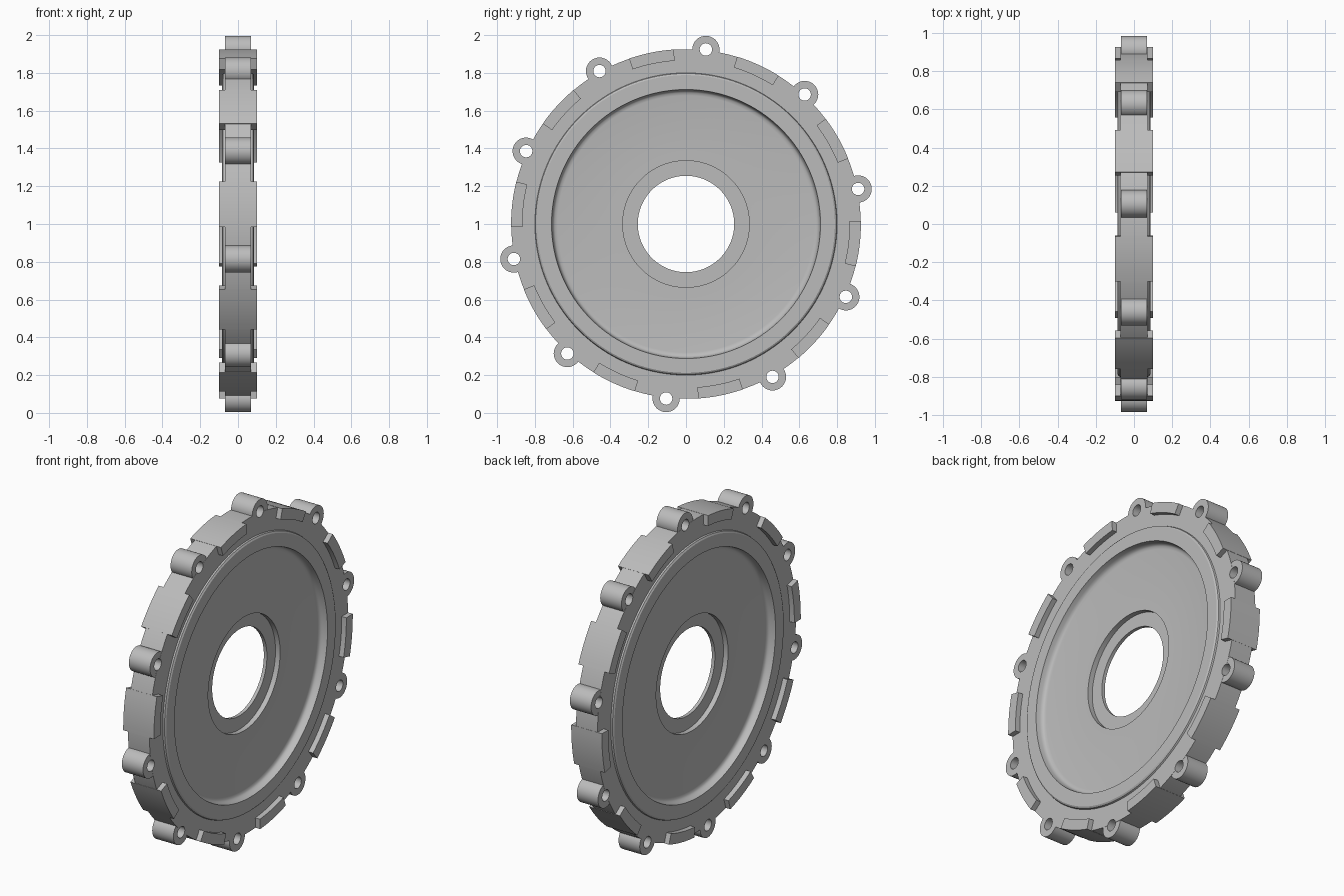
import bpy, bmesh
from math import sin, cos, pi, radians

COUNT = 10                      # lugs and tabs around the rim
STEP = 2 * pi / COUNT
LUG_START = radians(11.5)
LUG_RADIUS = 0.93               # pitch circle of the lugs

default = bpy.data.objects.get("Cube")
if default:
    bpy.data.objects.remove(default, do_unlink=True)

# Single grey metal
metal = bpy.data.materials.new("grey_metal")
metal.use_nodes = True
grey = (0.5, 0.5, 0.5, 1)
metal.diffuse_color = grey
metal.node_tree.nodes["Principled BSDF"].inputs["Base Color"].default_value = grey


def polar(radius, angle):
    return radius * cos(angle), radius * sin(angle)


def make_object(name, bm):
    bmesh.ops.recalc_face_normals(bm, faces=bm.faces)
    mesh = bpy.data.meshes.new(name)
    bm.to_mesh(mesh)
    bm.free()
    mesh.materials.append(metal)
    obj = bpy.data.objects.new(name, mesh)
    obj.location.z = 1
    bpy.context.collection.objects.link(obj)
    return obj


def prisms(name, outlines, half_width):
    """Extrude (y, z) outlines symmetrically along the x axle."""
    bm = bmesh.new()
    for outline in outlines:
        base = bm.faces.new([bm.verts.new((-half_width, y, z)) for y, z in outline])
        result = bmesh.ops.extrude_face_region(bm, geom=[base], use_keep_orig=True)
        verts = [v for v in result["geom"] if isinstance(v, bmesh.types.BMVert)]
        bmesh.ops.translate(bm, verts=verts, vec=(2 * half_width, 0, 0))
    return make_object(name, bm)


def lug_circles(radius, sides):
    circles = []
    for i in range(COUNT):
        cy, cz = polar(LUG_RADIUS, LUG_START + i * STEP)
        ring = [polar(radius, 2 * pi * k / sides) for k in range(sides)]
        circles.append([(cy + y, cz + z) for y, z in ring])
    return circles


def lathe(name, profile, segments):
    """Revolve a closed (radius, x) profile around the x axle."""
    bm = bmesh.new()
    rings = []
    for s in range(segments):
        a = 2 * pi * s / segments
        rings.append([bm.verts.new((x, *polar(r, a))) for r, x in profile])
    n = len(profile)
    for s in range(segments):
        here, there = rings[s], rings[(s + 1) % segments]
        for i in range(n):
            j = (i + 1) % n
            bm.faces.new((here[i], here[j], there[j], there[i]))
    return make_object(name, bm)


# Disc: rim, raised ring, filleted recess, web and counterbored centre hole
half = [(0.925, 0.07), (0.80, 0.07), (0.797, 0.079), (0.788, 0.085),
        (0.712, 0.085), (0.708, 0.062), (0.703, 0.05), (0.695, 0.043), (0.68, 0.04),
        (0.335, 0.04), (0.335, 0.01), (0.255, 0.01)]
disc = lathe("disc_body", half + [(r, -x) for r, x in reversed(half)], 160)

# Bolt lugs around the edge
lugs = prisms("bolt_lugs", lug_circles(0.072, 32), 0.069)

# Curved tabs midway between the lugs, standing proud of both rim faces
tab_outlines = []
for i in range(COUNT):
    middle = LUG_START + (i + 0.5) * STEP
    angles = [middle + radians(7.5) * (k / 4 - 1) for k in range(9)]
    tab_outlines.append([polar(0.926, a) for a in angles]
                        + [polar(0.866, a) for a in reversed(angles)])
tabs = prisms("rim_tabs", tab_outlines, 0.1)

# Drill the bolt holes through the rim and lugs
cutter = prisms("hole_cutter", lug_circles(0.033, 24), 0.2)
cutter.hide_render = True
for part in (disc, lugs):
    drill = part.modifiers.new("bolt_holes", 'BOOLEAN')
    drill.operation = 'DIFFERENCE'
    drill.solver = 'EXACT'
    drill.object = cutter
    bpy.context.view_layer.objects.active = part
    bpy.ops.object.modifier_apply(modifier=drill.name)
bpy.data.objects.remove(cutter, do_unlink=True)

# Smooth round surfaces, keep machined edges sharp
bpy.ops.object.select_all(action='DESELECT')
for part in (disc, lugs, tabs):
    part.select_set(True)
bpy.context.view_layer.objects.active = disc
bpy.ops.object.shade_smooth_by_angle(angle=radians(32))
